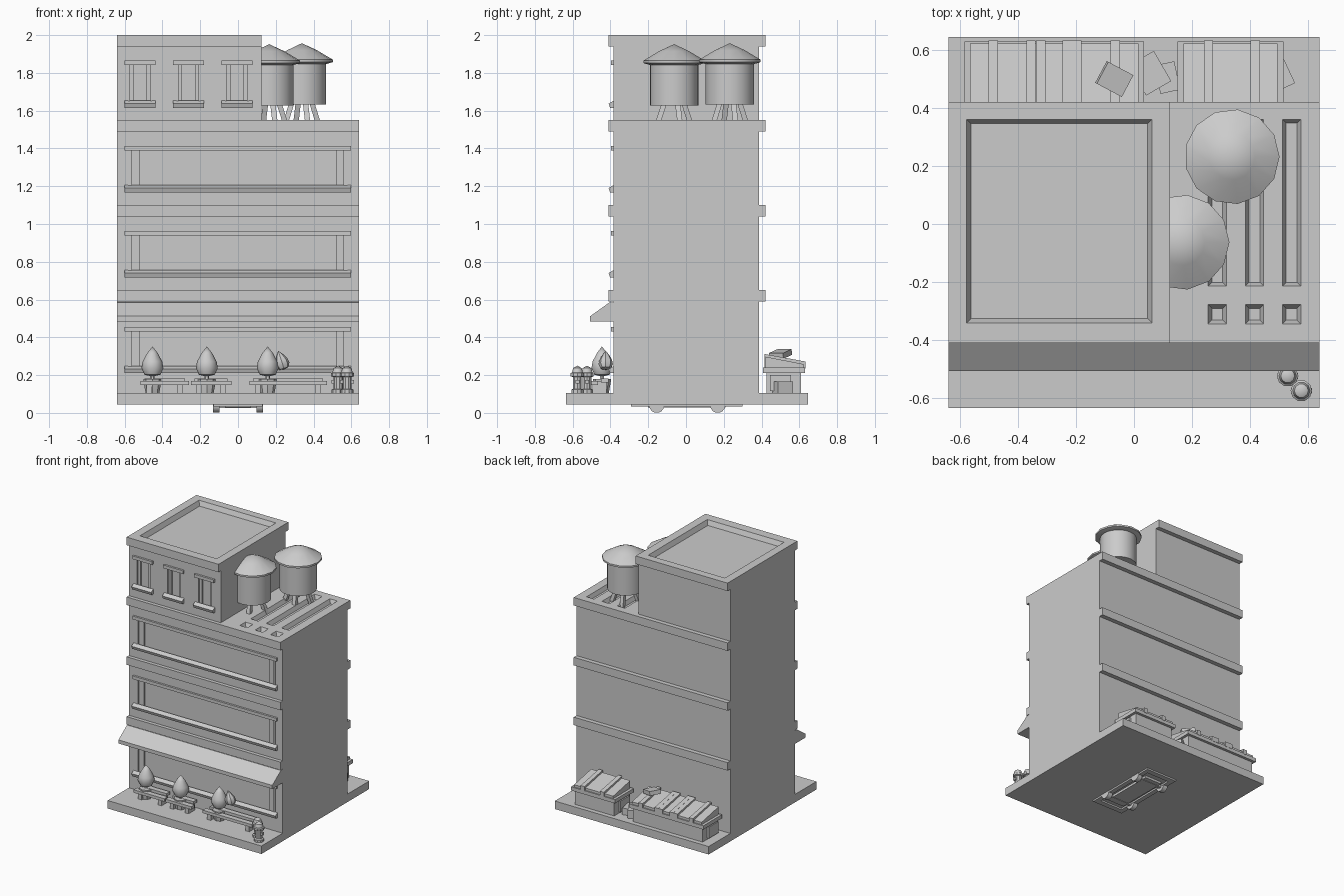
import bpy, bmesh, math
from mathutils import Matrix, Vector

if "Cube" in bpy.data.objects:
    bpy.data.objects.remove(bpy.data.objects["Cube"], do_unlink=True)

grey = bpy.data.materials.new("plain grey")
grey.use_nodes = True
COLOUR = (0.6, 0.6, 0.6, 1)
grey.diffuse_color = COLOUR
grey.node_tree.nodes["Principled BSDF"].inputs["Base Color"].default_value = COLOUR


def finish(name, bm, smooth=False):
    bmesh.ops.recalc_face_normals(bm, faces=bm.faces)
    mesh = bpy.data.meshes.new(name)
    bm.to_mesh(mesh)
    bm.free()
    mesh.materials.append(grey)
    ob = bpy.data.objects.new(name, mesh)
    bpy.context.collection.objects.link(ob)
    if smooth:
        bpy.ops.object.select_all(action='DESELECT')
        ob.select_set(True)
        bpy.context.view_layer.objects.active = ob
        bpy.ops.object.shade_smooth_by_angle(angle=math.radians(35))
    return ob


def add_box(bm, x, y, z, inset=0.0):
    """Box from three ranges; inset narrows its lower end."""
    made = bmesh.ops.create_cube(bm, size=1)["verts"]
    for v in made:
        s = inset if v.co.z < 0 else 0
        v.co = [r[1] - s if c > 0 else r[0] + s for r, c in zip((x, y), v.co)] + [z[v.co.z > 0]]
    return made


def boxes(name, *parts):
    bm = bmesh.new()
    for p in parts:
        add_box(bm, *p)
    return finish(name, bm)


def extrude_x(name, profile, x0, x1):
    """Prism along x from a (y, z) outline."""
    bm = bmesh.new()
    face = bm.faces.new([bm.verts.new((x0, y, z)) for y, z in profile])
    ext = bmesh.ops.extrude_face_region(bm, geom=[face])["geom"]
    bmesh.ops.translate(bm, vec=(x1 - x0, 0, 0), verts=[g for g in ext if isinstance(g, bmesh.types.BMVert)])
    return finish(name, bm)


def lathe(name, profile, loc, steps=12):
    """Spin an (r, z) profile that starts and ends on the axis."""
    bm = bmesh.new()
    vs = [bm.verts.new((r, 0, z)) for r, z in profile]
    edges = [bm.edges.new(p) for p in zip(vs, vs[1:])]
    bmesh.ops.spin(bm, geom=vs + edges, cent=(0, 0, 0), axis=(0, 0, 1), angle=math.tau, steps=steps)
    bmesh.ops.remove_doubles(bm, verts=bm.verts, dist=0.0005)
    bmesh.ops.translate(bm, vec=loc, verts=bm.verts)
    return finish(name, bm, True)


def carve(ob, *parts):
    cutter = boxes(ob.name + "_cutter", *parts)
    cutter.hide_render = True
    cutter.hide_viewport = True
    cutter.display_type = 'WIRE'
    mod = ob.modifiers.new("openings", 'BOOLEAN')
    mod.object = cutter
    mod.solver = 'EXACT'


W = 0.64
FRONT, BACK = -0.383, 0.387
SPLIT = 0.125
SLAB = 0.105

# Pavement slab and building volumes
boxes("pavement", ((-W, W), (-0.635, 0.645), (0.045, SLAB)))
block = boxes("main_block", ((-W, W), (FRONT, BACK), (SLAB, 1.49)))
upper = boxes("upper_storey", ((-W, SPLIT), (FRONT, BACK), (1.55, 1.94)))

# Projecting bands between storeys
for i, z in enumerate((0.59, 1.04)):
    boxes(f"storey_band_{i + 1}", ((-W, W), (-0.41, 0.42), (z, z + 0.06)))
terrace = boxes("terrace_roof", ((-W, W), (-0.41, 0.42), (1.49, 1.55)))
roof = boxes("upper_roof", ((-W, SPLIT), (-0.41, 0.42), (1.94, 2.0)))
carve(roof, ((-0.578, 0.063), (-0.342, 0.362), (1.965, 2.002), 0.016))

# Sunken strips in the terrace
strips = []
for x in (0.255, 0.383, 0.511):
    strips.append(((x, x + 0.065), (-0.345, -0.277), (1.52, 1.552), 0.014))
    strips.append(((x, x + 0.065), (-0.215, 0.362), (1.52, 1.552), 0.014))
carve(terrace, *strips)


# Windows: recess, lintel, sloped sill and inner jambs
def window(name, x0, x1, z0, z1, jamb):
    extrude_x(name + "_sill", [(FRONT, z0), (-0.402, z0), (-0.41, z0 + 0.022),
                               (FRONT, z0 + 0.038)], x0, x1)
    boxes(name + "_lintel", ((x0, x1), (-0.398, FRONT), (z1 - 0.024, z1)))
    a, b = x0 + 0.018, x1 - 0.018
    y = (FRONT - 0.002, FRONT + 0.03)
    z = (z0, z1 - 0.01)
    boxes(name + "_jambs", ((a, a + jamb / 3), y, z), ((b - jamb / 3, b), y, z),
          ((a, a + jamb), (FRONT + 0.012, y[1]), z), ((b - jamb, b), (FRONT + 0.012, y[1]), z))
    return ((a, b), (FRONT - 0.05, FRONT + 0.025), (z0 + 0.015, z1 - 0.012))


carve(block, *[window(f"wide_window_{i + 1}", -0.6, 0.597, z, z + 0.245, 0.06)
               for i, z in enumerate((0.21, 0.718, 1.168))])
carve(upper, *[window(f"small_window_{i + 1}", x - 0.082, x + 0.082, 1.615, 1.865, 0.03)
               for i, x in enumerate((-0.518, -0.262, -0.006))])

# Awning over the ground floor
extrude_x("awning", [(FRONT, 0.485), (-0.507, 0.485), (-0.507, 0.512), (-0.405, 0.585), (FRONT, 0.585)], -W, W)


# Water tanks on splayed legs
def water_tank(name, x, y, z):
    lathe(name + "_body", [(0, 0), (0.128, 0), (0.128, 0.225), (0, 0.225)], (x, y, z), 24)
    lathe(name + "_roof", [(0, 0.215), (0.13, 0.215), (0.164, 0.225), (0.164, 0.238),
                           (0.08, 0.288), (0, 0.325)], (x, y, z), 13)
    bm = bmesh.new()
    for k in range(4):
        d = Vector((1, 0, 0))
        d.rotate(Matrix.Rotation(math.radians(20 + 90 * k), 3, 'Z'))
        leg = add_box(bm, (-0.014, 0.014), (-0.014, 0.014), (1.525, z + 0.005))
        for v in leg:
            v.co += d * (0.095 if v.co.z < 1.6 else 0.058) + Vector((x, y, 0))
    finish(name + "_legs", bm)


water_tank("front_water_tank", 0.165, -0.063, 1.627)
water_tank("rear_water_tank", 0.338, 0.232, 1.632)


# Waste containers behind the building
def container(name, x0, x1, ribs):
    boxes(name + "_body", ((x0 + 0.02, x1 - 0.02), (0.425, 0.61), (SLAB, 0.215)),
          ((x0, x1), (0.408, 0.63), (0.212, 0.24)),
          ((x0 + 0.005, x1 - 0.005), (0.445, 0.555), (0.115, 0.2)))
    extrude_x(name + "_lid", [(0.42, 0.235), (0.622, 0.235), (0.622, 0.258), (0.42, 0.298)], x0 + 0.02, x1 - 0.02)
    for i, x in enumerate(ribs):
        extrude_x(f"{name}_rib_{i + 1}", [(0.415, 0.235), (0.632, 0.235), (0.632, 0.272), (0.415, 0.312)],
                  x - 0.016, x + 0.016)


container("long_container", -0.585, 0.035, (-0.485, -0.355, -0.322, -0.23, -0.197, -0.065))
container("short_container", 0.15, 0.515, (0.257, 0.418))


def carton(name, size, loc, turn, tilt=0):
    bm = bmesh.new()
    bmesh.ops.create_cube(bm, size=1)
    bmesh.ops.scale(bm, vec=size, verts=bm.verts)
    bm.transform(Matrix.Translation(loc) @ Matrix.Rotation(math.radians(turn), 4, 'Z')
                 @ Matrix.Rotation(math.radians(tilt), 4, 'Y'))
    finish(name, bm)


carton("carton_on_lid", (0.1, 0.085, 0.03), (-0.068, 0.5, 0.312), -28, 12)
carton("carton_in_gap", (0.1, 0.12, 0.06), (0.055, 0.52, 0.14), 30)
carton("flat_carton", (0.07, 0.1, 0.05), (0.115, 0.505, 0.13), 12)
carton("side_carton", (0.08, 0.09, 0.06), (0.5, 0.51, 0.135), 25)

# Potted trees and benches on the pavement
LEAF = [(0, 0), (0.042, 0.01), (0.058, 0.045), (0.052, 0.08), (0.028, 0.125), (0, 0.16)]
for i, x in enumerate((-0.453, -0.165, 0.157)):
    lathe(f"tree_pot_{i + 1}", [(0, 0), (0.036, 0), (0.048, 0.065), (0.048, 0.075), (0, 0.075)], (x, -0.445, SLAB), 8)
    lathe(f"tree_trunk_{i + 1}", [(0, 0), (0.012, 0), (0.012, 0.04), (0, 0.04)], (x, -0.445, 0.17), 6)
    lathe(f"tree_crown_{i + 1}", LEAF, (x, -0.445, 0.192), 10)
side = lathe("side_crown", [(r * 0.65, z * 0.65) for r, z in LEAF], (0, 0, 0), 8)
side.location = (0.245, -0.425, 0.23)
side.rotation_euler.y = math.radians(-18)
for i, (a, b) in enumerate(((-0.515, -0.26), (-0.25, -0.035), (0.06, 0.47))):
    boxes(f"bench_{i + 1}", ((a, b), (-0.505, -0.465), (0.148, 0.17)), ((a + 0.02, b - 0.02), (-0.45, -0.41), (0.16, 0.182)),
          ((a + 0.03, a + 0.06), (-0.495, -0.42), (SLAB, 0.165)), ((b - 0.06, b - 0.03), (-0.495, -0.42), (SLAB, 0.165)))

# Puddle plate
bm = bmesh.new()
outline = [(0.2, -0.56), (0.25, -0.52), (0.51, -0.52), (0.51, -0.6), (0.45, -0.632), (0.2, -0.632)]
face = bm.faces.new([bm.verts.new((x, y, SLAB + 0.002)) for x, y in outline])
finish("puddle", bm)

# Street hydrants
for i, (x, y) in enumerate(((0.53, -0.524), (0.577, -0.575))):
    lathe(f"hydrant_{i + 1}", [(0, 0), (0.034, 0), (0.034, 0.018), (0.024, 0.022), (0.024, 0.085), (0.037, 0.088),
                               (0.037, 0.105), (0.03, 0.11), (0.024, 0.132), (0, 0.145)], (x, y, SLAB), 10)
    boxes(f"hydrant_nozzles_{i + 1}", ((x - 0.036, x + 0.036), (y - 0.01, y + 0.01), (0.155, 0.175)))

# Small trolley under the slab
boxes("trolley_frame", ((-0.13, -0.095), (-0.29, 0.3), (0.033, 0.05)), ((0.095, 0.13), (-0.29, 0.3), (0.033, 0.05)),
      ((-0.13, 0.13), (-0.29, -0.25), (0.033, 0.05)), ((-0.13, 0.13), (0.26, 0.3), (0.033, 0.05)),
      ((-0.07, 0.07), (-0.2, 0.21), (0.028, 0.05)))
for y in (-0.155, 0.168):
    boxes("trolley_axle", ((-0.12, 0.12), (y - 0.01, y + 0.01), (0.025, 0.045)))
    for x in (-0.115, 0.115):
        bm = bmesh.new()
        bmesh.ops.create_cone(bm, cap_ends=True, segments=14, radius1=0.04, radius2=0.04, depth=0.035,
                              matrix=Matrix.Translation((x, y, 0.04)) @ Matrix.Rotation(math.pi / 2, 4, 'Y'))
        finish("trolley_wheel", bm, True)
